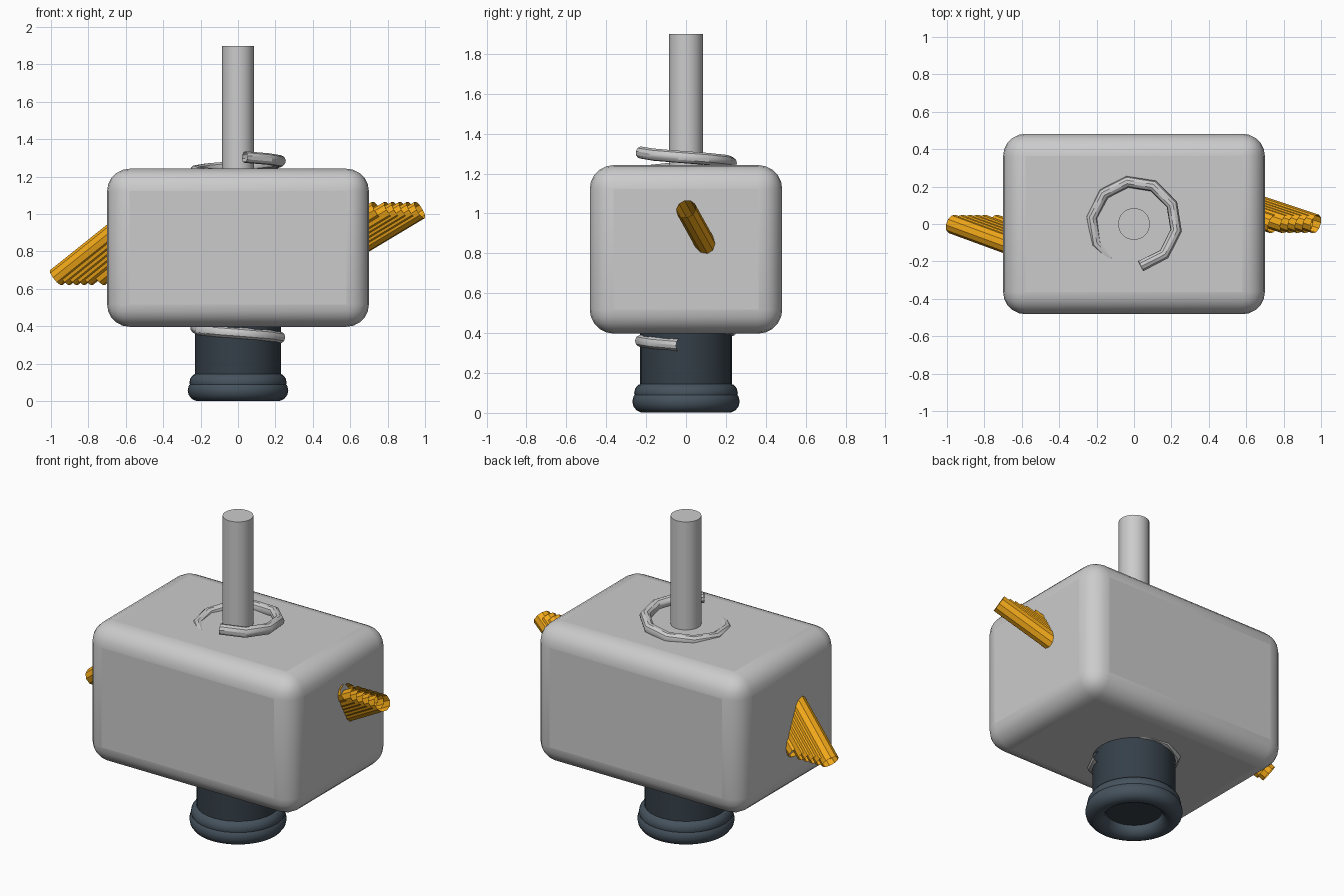
import bpy, math
from mathutils import Vector

if "Cube" in bpy.data.objects:
    bpy.data.objects.remove(bpy.data.objects["Cube"])


def paint(obj, name, color):
    mat = bpy.data.materials.get(name) or bpy.data.materials.new(name)
    mat.diffuse_color = color
    mat.use_nodes = True
    mat.node_tree.nodes["Principled BSDF"].inputs["Base Color"].default_value = mat.diffuse_color
    obj.data.materials.append(mat)


def smooth(obj, angle=35):
    bpy.ops.object.select_all(action='DESELECT')
    obj.select_set(True)
    bpy.context.view_layer.objects.active = obj
    bpy.ops.object.shade_smooth_by_angle(angle=math.radians(angle))


def cylinder(name, r, z0, z1):
    bpy.ops.mesh.primitive_cylinder_add(vertices=32, radius=r, depth=z1 - z0,
                                        location=(0, 0, (z0 + z1) / 2))
    obj = bpy.context.object
    obj.name = name
    smooth(obj)
    return obj


def wire(name, paths, r):
    curve = bpy.data.curves.new(name, 'CURVE')
    curve.dimensions = '3D'
    curve.bevel_depth = r
    curve.bevel_resolution = 3
    for path in paths:
        spline = curve.splines.new('POLY')
        spline.points.add(len(path) - 1)
        for p, co in zip(spline.points, path):
            p.co = (*co, 1)
    obj = bpy.data.objects.new(name, curve)
    bpy.context.collection.objects.link(obj)
    bpy.ops.object.select_all(action='DESELECT')
    obj.select_set(True)
    bpy.context.view_layer.objects.active = obj
    bpy.ops.object.convert(target='MESH')
    obj = bpy.context.object
    smooth(obj)
    return obj


DARK = (0.035, 0.05, 0.065, 1)
RUBBER = (0.06, 0.085, 0.11, 1)
ORANGE = (0.9, 0.4, 0.01, 1)

# Rounded housing
bpy.ops.mesh.primitive_cube_add(size=1, location=(0, 0, 0.82))
housing = bpy.context.object
housing.name = "housing"
housing.scale = (1.4, 0.965, 0.845)
bpy.ops.object.transform_apply(location=False, rotation=False, scale=True)
bevel = housing.modifiers.new("round", 'BEVEL')
bevel.width = 0.12
bevel.segments = 5
smooth(housing)

# Upright shaft
cylinder("shaft", 0.085, 0.9, 1.9)

# Dark neck below, with two stacked rings
paint(cylinder("neck", 0.23, 0.06, 0.6), "dark", DARK)
for name, z, major, minor in (("foot_ring", 0.057, 0.212, 0.057),
                              ("upper_ring", 0.1, 0.21, 0.05)):
    bpy.ops.mesh.primitive_torus_add(major_radius=major, minor_radius=minor,
                                     major_segments=40, minor_segments=14,
                                     location=(0, 0, z))
    ring = bpy.context.object
    ring.name = name
    smooth(ring, 60)
    paint(ring, "rubber", RUBBER)

# Faceted spring, ten steps per turn, climbing clockwise
steps = 92
spring = []
for i in range(steps + 1):
    a = math.radians(-9 - 36 * i)
    spring.append((0.228 * math.cos(a), 0.228 * math.sin(a),
                   0.34 + 0.965 * i / steps))
wire("spring", [spring], 0.031)

# Bundles of slanted leads poking out of both sides
for name, sign, z, slope in (("right_leads", 1, 1.022, (-0.3, 0.1, -0.18)),
                             ("left_leads", -1, 0.66, (0.3, -0.11, 0.24))):
    paths = []
    for x in (0.972, 0.93, 0.89, 0.85, 0.81, 0.745):
        tip = Vector((sign * x, 0, z))
        paths.append([tip, tip + Vector(slope) * 1.5])
    paint(wire(name, paths, 0.052), "orange", ORANGE)
